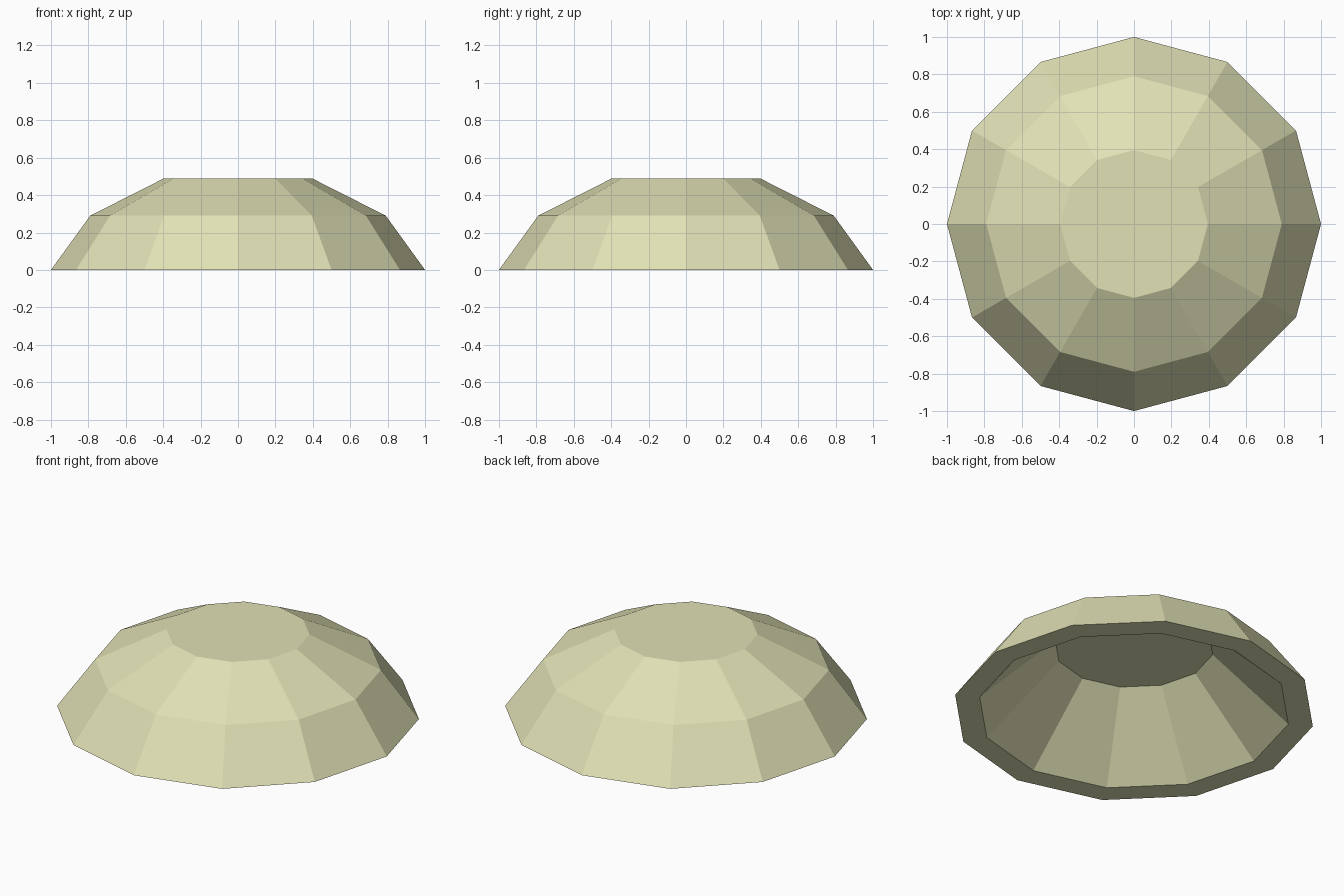
import bpy
import bmesh
from math import cos, sin, tau

cube = bpy.data.objects.get("Cube")
if cube:
    bpy.data.objects.remove(cube, do_unlink=True)

SIDES = 12

# Closed profile as (radius, height): inner ceiling, inner rim, outer rim, shoulder, crown
PROFILE = [(0.44, 0.40), (0.863, 0), (1, 0), (0.79, 0.29), (0.395, 0.49)]

# Pale cream material
cream = bpy.data.materials.new("pale cream")
cream.use_nodes = True
colour = (0.75, 0.75, 0.465, 1)
cream.diffuse_color = colour
cream.node_tree.nodes["Principled BSDF"].inputs["Base Color"].default_value = colour


def ring(bm, radius, height):
    return [bm.verts.new((radius * cos(tau * i / SIDES),
                          radius * sin(tau * i / SIDES), height))
            for i in range(SIDES)]


# Faceted hollow dome: rings bridged in order, then capped inside and on top
bm = bmesh.new()
rings = [ring(bm, r, z) for r, z in PROFILE]
for low, high in zip(rings, rings[1:]):
    for i in range(SIDES):
        j = (i + 1) % SIDES
        bm.faces.new((low[i], low[j], high[j], high[i]))
bm.faces.new(rings[-1])
bm.faces.new(rings[0][::-1])
bmesh.ops.recalc_face_normals(bm, faces=bm.faces)

mesh = bpy.data.meshes.new("dome_shell")
bm.to_mesh(mesh)
bm.free()
mesh.materials.append(cream)
dome = bpy.data.objects.new("dome_shell", mesh)
bpy.context.collection.objects.link(dome)
